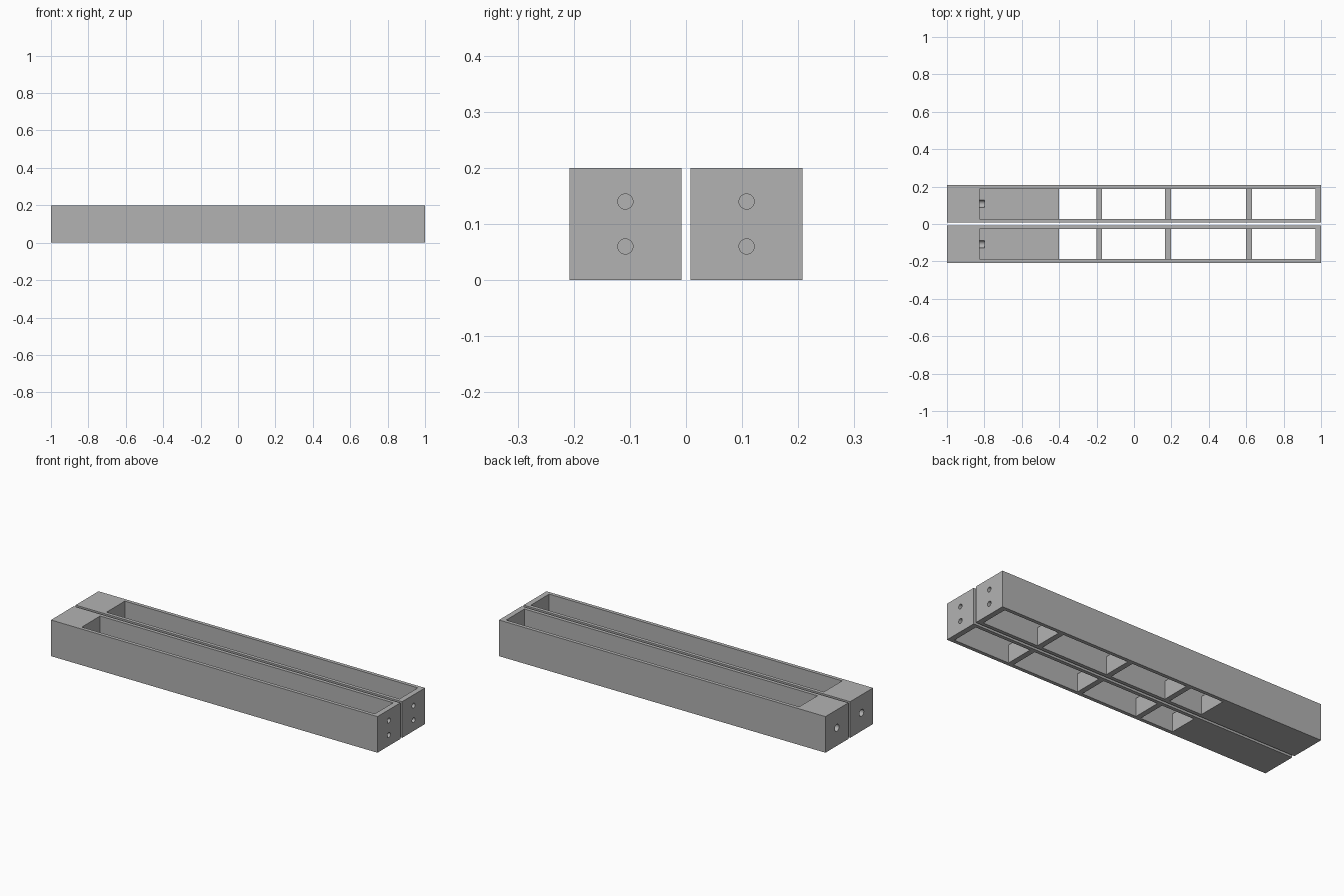
import bpy
import math

cube = bpy.data.objects.get("Cube")
if cube:
    bpy.data.objects.remove(cube, do_unlink=True)

HEIGHT = 0.2
WIDTH = 0.2
WALL = 0.02
MID = HEIGHT / 2
BAR_Y = 0.108

grey = bpy.data.materials.new("plain grey")
grey.use_nodes = True
color = (0.448, 0.448, 0.448, 1)
grey.diffuse_color = color
grey.node_tree.nodes["Principled BSDF"].inputs["Base Color"].default_value = color


def box(name, x0, x1, width, z0, z1, y=BAR_Y):
    bpy.ops.mesh.primitive_cube_add(size=1, location=((x0 + x1) / 2, y, (z0 + z1) / 2))
    obj = bpy.context.object
    obj.name = name
    obj.scale = (x1 - x0, width, z1 - z0)
    bpy.ops.object.transform_apply(location=True, rotation=True, scale=True)
    return obj


def bore(name, x0, x1, z, radius):
    bpy.ops.mesh.primitive_cylinder_add(
        vertices=32, radius=radius, depth=x1 - x0,
        location=((x0 + x1) / 2, BAR_Y, z), rotation=(0, math.pi / 2, 0))
    obj = bpy.context.object
    obj.name = name
    bpy.ops.object.transform_apply(location=True, rotation=True, scale=True)
    return obj


# Solid bar
bar = box("left_bar", -1, 1, WIDTH, 0, HEIGHT)
bar.data.materials.append(grey)

# Long pocket in the upper half
inner = WIDTH - 2 * WALL
cutters = [box("pocket_cutter", -0.825, 0.97, inner, MID, HEIGHT + 0.1)]

# Openings through the floor, leaving cross ribs between them
for x0, x1 in [(-0.4, -0.2), (-0.17, 0.167), (0.197, 0.6), (0.63, 0.97)]:
    cutters.append(box("opening_cutter", x0, x1, inner, -0.1, MID + 0.03))

# Two small holes in one end, one larger hole in the other
for z in (0.06, 0.14):
    cutters.append(bore("small_hole_cutter", 0.9, 1.1, z, 0.0135))
cutters.append(bore("large_hole_cutter", -1.1, -0.8, MID, 0.019))

for cutter in cutters:
    cutter.hide_render = True
    mod = bar.modifiers.new("cut", 'BOOLEAN')
    mod.operation = 'DIFFERENCE'
    mod.solver = 'EXACT'
    mod.object = cutter

# Bake the cuts, then drop the helpers
bpy.context.view_layer.update()
evaluated = bar.evaluated_get(bpy.context.evaluated_depsgraph_get())
mesh = bpy.data.meshes.new_from_object(evaluated)
bar.modifiers.clear()
bar.data = mesh
mesh.materials.clear()
mesh.materials.append(grey)
for poly in mesh.polygons:
    poly.material_index = 0
for cutter in cutters:
    bpy.data.objects.remove(cutter, do_unlink=True)

# Second identical bar alongside
twin = bar.copy()
twin.data = mesh.copy()
twin.name = "right_bar"
twin.location.y -= 2 * BAR_Y
bpy.context.collection.objects.link(twin)

for obj in (bar, twin):
    bpy.ops.object.select_all(action='DESELECT')
    obj.select_set(True)
    bpy.context.view_layer.objects.active = obj
    bpy.ops.object.shade_smooth_by_angle(angle=math.radians(30))
